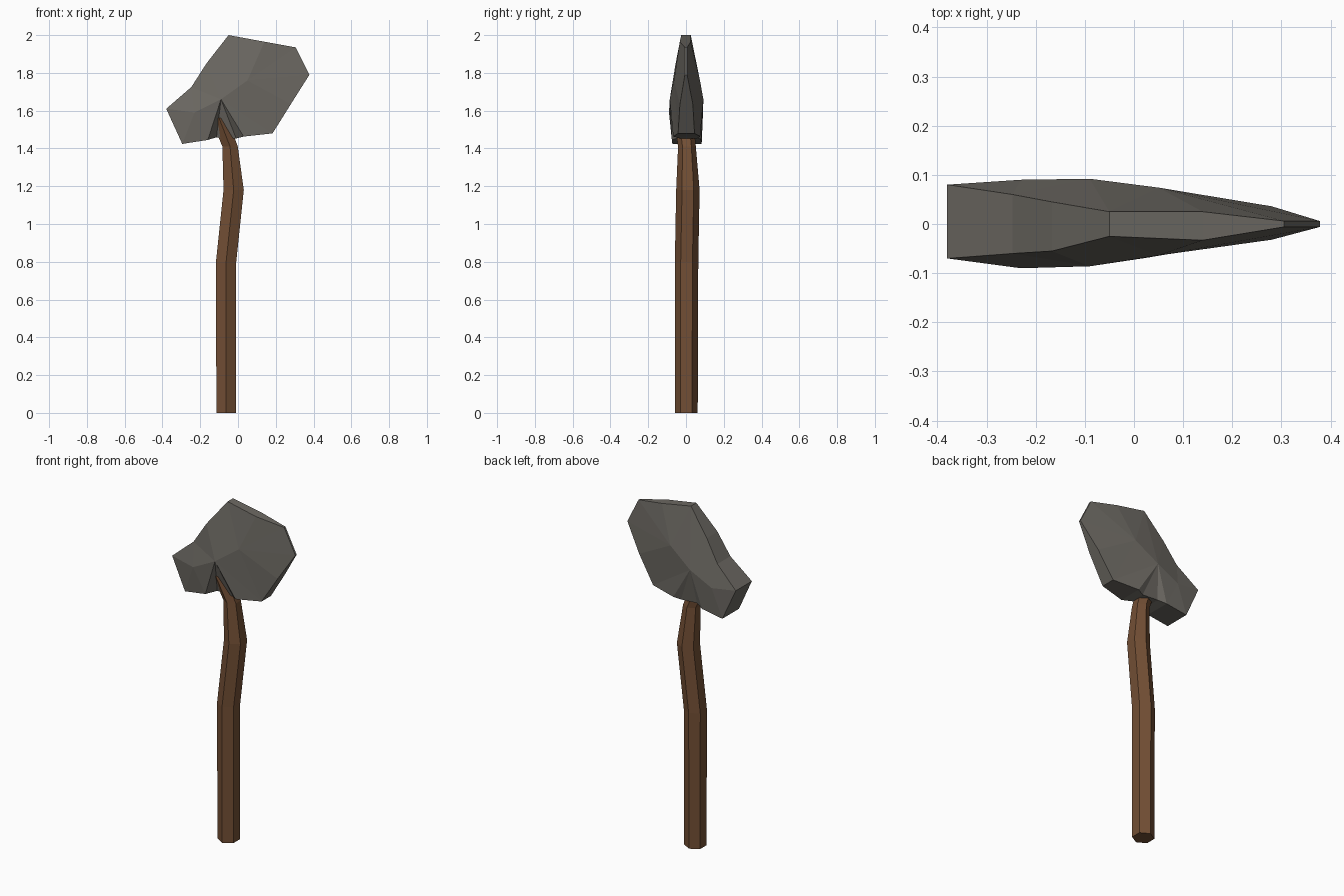
import bpy, bmesh, math

if "Cube" in bpy.data.objects:
    bpy.data.objects.remove(bpy.data.objects["Cube"])


def material(name, rgb):
    m = bpy.data.materials.new(name)
    m.diffuse_color = (*rgb, 1)
    m.use_nodes = True
    m.node_tree.nodes["Principled BSDF"].inputs["Base Color"].default_value = m.diffuse_color
    return m


def finish(bm, name, mat):
    bmesh.ops.recalc_face_normals(bm, faces=bm.faces)
    me = bpy.data.meshes.new(name)
    bm.to_mesh(me)
    bm.free()
    me.materials.append(mat)
    ob = bpy.data.objects.new(name, me)
    bpy.context.collection.objects.link(ob)


stone = material("dark stone grey", (0.15, 0.14, 0.123))
wood = material("brown wood", (0.17, 0.078, 0.035))

# Handle: crooked six-sided shaft, rings of (x, y, z, radius)
rings = [(-0.0625, 0.002, 0, 0.06), (-0.063, 0.003, 0.8, 0.062),
         (-0.023, 0.01, 1.18, 0.062), (-0.042, 0.005, 1.41, 0.047),
         (-0.1, -0.012, 1.56, 0.052)]
bm = bmesh.new()
loops = []
for x, y, z, r in rings:
    loops.append([bm.verts.new((x + r * math.sin(k * math.pi / 3),
                                y - r * math.cos(k * math.pi / 3), z))
                  for k in range(6)])
for a, b in zip(loops, loops[1:]):
    for k in range(6):
        j = (k + 1) % 6
        bm.faces.new((a[k], a[j], b[j], b[k]))
bm.faces.new(loops[0])
bm.faces.new(loops[-1])
finish(bm, "handle", wood)

# Head: outline of (x, z, front depth, back depth, hub of the next segment)
# Hubs are the high points of each cheek: 0 eye, 1 poll, 2 blade
rim = [(-0.05, 2.0, 0.025, 0.025, 2), (0.14, 1.965, 0.033, 0.025, 2),
       (0.305, 1.935, 0.006, 0.006, 2), (0.378, 1.79, 0.006, 0.006, 2),
       (0.28, 1.635, 0.032, 0.036, 2), (0.183, 1.48, 0.042, 0.045, 0),
       (0.03, 1.463, 0.068, 0.075, 0), (-0.01, 1.453, 0.03, 0.06, 0),
       (-0.114, 1.459, 0.03, 0.06, 0), (-0.16, 1.445, 0.075, 0.08, 1),
       (-0.295, 1.424, 0.072, 0.083, 1), (-0.38, 1.61, 0.07, 0.08, 1),
       (-0.247, 1.725, 0.06, 0.06, 0), (-0.167, 1.85, 0.055, 0.045, 0)]
hubs = [(-0.09, 1.66, 0.086, 0.092), (-0.23, 1.59, 0.09, 0.09),
        (0.05, 1.76, 0.064, 0.074)]
bm = bmesh.new()
n = len(rim)
sides = []
for s, col in ((-1, 2), (1, 3)):
    edge = [bm.verts.new((p[0], s * p[col], p[1])) for p in rim]
    hub = [bm.verts.new((p[0], s * p[col], p[1])) for p in hubs]
    for i in range(n):
        j = (i + 1) % n
        h, g = rim[i][4], rim[j][4]
        bm.faces.new((edge[i], edge[j], hub[h]))
        if h != g:
            bm.faces.new((edge[j], hub[g], hub[h]))
    sides.append(edge)
# narrow band joining the two cheeks
f, b = sides
for i in range(n):
    j = (i + 1) % n
    bm.faces.new((f[i], f[j], b[j], b[i]))
finish(bm, "axe_head", stone)
